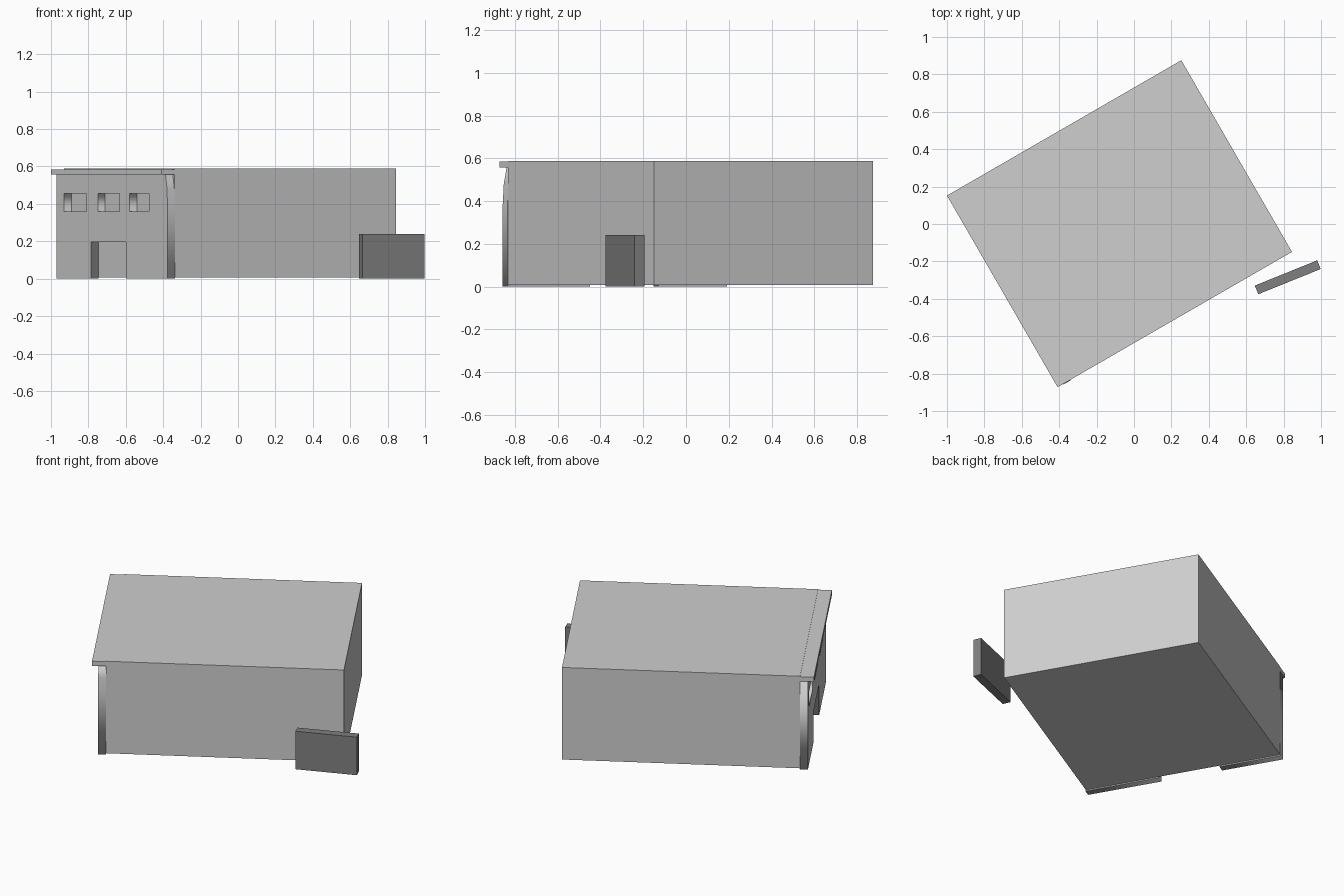
import bpy
from math import radians
from mathutils import Matrix, Vector

if "Cube" in bpy.data.objects:
    bpy.data.objects.remove(bpy.data.objects["Cube"], do_unlink=True)


def material(name, grey):
    mat = bpy.data.materials.new(name)
    mat.use_nodes = True
    colour = (grey, grey, grey, 1)
    mat.diffuse_color = colour
    node = next(n for n in mat.node_tree.nodes if n.type == "BSDF_PRINCIPLED")
    node.inputs["Base Color"].default_value = colour
    return mat


light_grey = material("light grey", 0.62)
dark_grey = material("dark grey", 0.215)

# Building frame: u runs front to back, v runs along the street side
DEPTH, WIDTH, FACADE, TOP = 1.447, 1.183, 0.08, 0.588
corner = Vector((-1, 0.152, 0))
u = Matrix.Rotation(radians(30), 3, "Z") @ Vector((1, 0, 0))
v = Matrix.Rotation(radians(-60), 3, "Z") @ Vector((1, 0, 0))


def box(name, centre, size, angle, mat):
    bpy.ops.mesh.primitive_cube_add(size=1, location=centre,
                                    rotation=(0, 0, radians(angle)))
    ob = bpy.context.object
    ob.name = name
    ob.scale = size
    bpy.ops.object.transform_apply(location=False, rotation=False, scale=True)
    ob.data.materials.append(mat)
    return ob


def building_box(name, u0, u1, z0, z1):
    centre = corner + u * (u0 + u1) / 2 + v * WIDTH / 2 + Vector((0, 0, (z0 + z1) / 2))
    return box(name, centre, (u1 - u0, WIDTH, z1 - z0), 30, light_grey)


# Main hall and the cornice over the front wall
building_box("main_hall", FACADE, DEPTH, 0.007, TOP)
building_box("cornice", 0, FACADE, 0.556, TOP - 0.003)

# Front wall: outline with door notch and window holes, extruded
outline = [(0, 0), (0.37, 0), (0.37, 0.195), (0.74, 0.195), (0.74, 0),
           (1.186, 0), (1.186, 0.38), (1.18, 0.48), (1.165, 0.556), (0, 0.556)]
windows = [(0.08, 0.32), (0.44, 0.67), (0.78, 0.99)]
loops = [outline]
for a, b in windows:
    loops.append([(a, 0.36), (a, 0.455), (b, 0.455), (b, 0.36)])

curve = bpy.data.curves.new("front_wall_outline", "CURVE")
curve.dimensions = "2D"
curve.fill_mode = "BOTH"
wall_front = 0.035
curve.extrude = (FACADE - wall_front) / 2
for loop in loops:
    spline = curve.splines.new("POLY")
    spline.points.add(len(loop) - 1)
    for point, (x, z) in zip(spline.points, loop):
        point.co = (x, z, 0, 1)
    spline.use_cyclic_u = True
wall = bpy.data.objects.new("front_wall", curve)
bpy.context.collection.objects.link(wall)
axes = Matrix((v, Vector((0, 0, 1)), -u)).transposed().to_4x4()
wall.matrix_world = Matrix.Translation(corner + u * (FACADE + wall_front) / 2) @ axes
curve.materials.append(light_grey)
bpy.ops.object.select_all(action="DESELECT")
wall.select_set(True)
bpy.context.view_layer.objects.active = wall
bpy.ops.object.convert(target="MESH")

# Free-standing slab beside the building
box("side_slab", (0.822, -0.285, 0.12), (0.36, 0.05, 0.24), 22, dark_grey)
